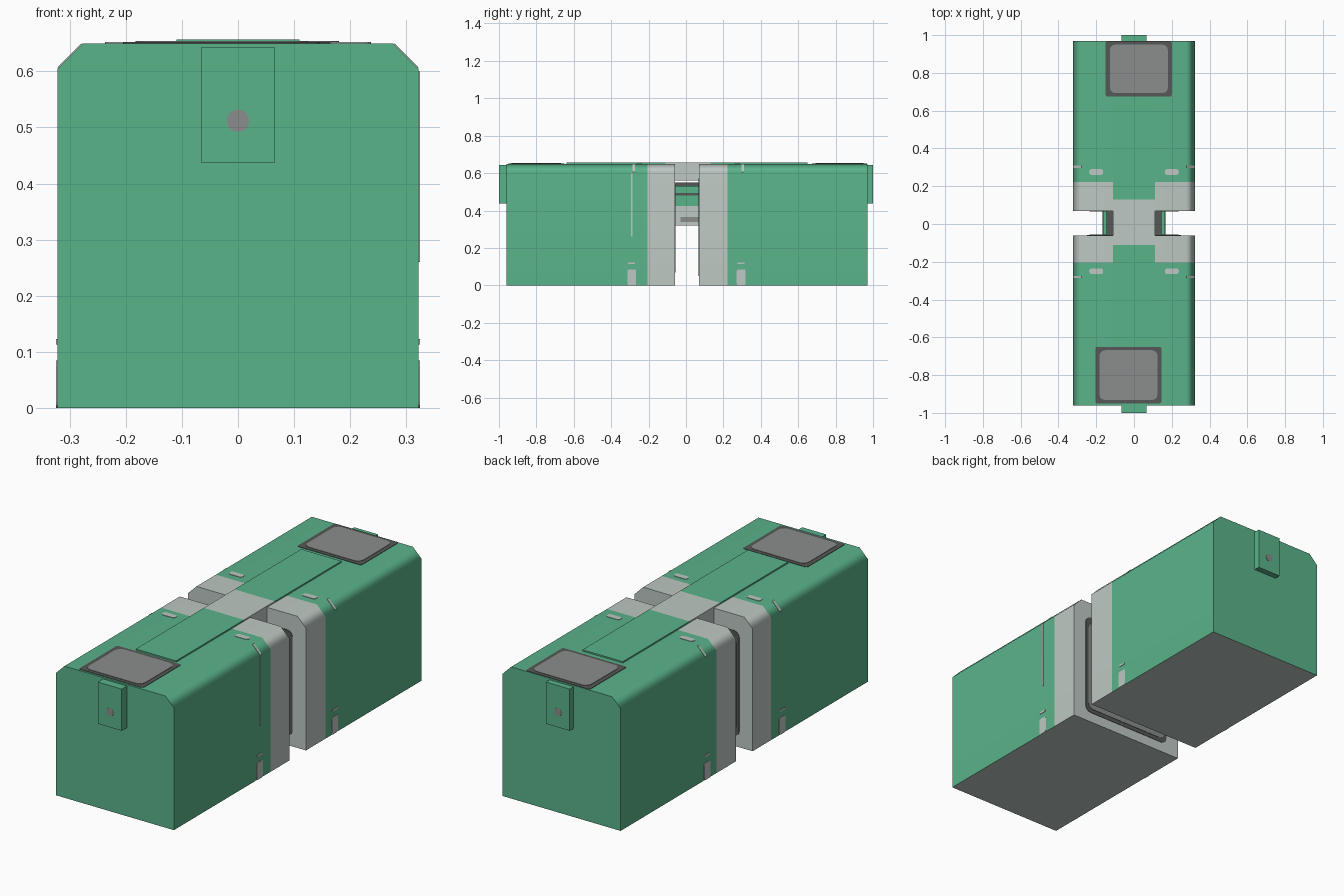
import bpy, bmesh, math
from mathutils import Vector, Matrix

old = bpy.data.objects.get("Cube")
if old:
    bpy.data.objects.remove(old, do_unlink=True)


def material(name, rgb):
    m = bpy.data.materials.new(name)
    m.use_nodes = True
    m.diffuse_color = (*rgb, 1)
    m.node_tree.nodes["Principled BSDF"].inputs["Base Color"].default_value = (*rgb, 1)
    return m


GREEN = material("green", (0.102, 0.451, 0.254))
LIGHT = material("light grey", (0.515, 0.578, 0.546))
GREY = material("mid grey", (0.254, 0.270, 0.258))
DARK = material("dark grey", (0.089, 0.098, 0.093))


def finish(name, bm, *mats):
    mesh = bpy.data.meshes.new(name)
    bmesh.ops.recalc_face_normals(bm, faces=bm.faces)
    bm.to_mesh(mesh)
    bm.free()
    for m in mats:
        mesh.materials.append(m)
    ob = bpy.data.objects.new(name, mesh)
    bpy.context.collection.objects.link(ob)
    return ob


def block(name, lo, hi, mat, corner=0, axis=2):
    """Box from two corners, optionally with rounded edges along one axis."""
    lo, hi = Vector(lo), Vector(hi)
    bm = bmesh.new()
    bmesh.ops.create_cube(bm, size=1)
    for v in bm.verts:
        v.co = (lo + hi) / 2 + v.co * (hi - lo)
    if corner:
        edges = [e for e in bm.edges
                 if abs((e.verts[0].co - e.verts[1].co).normalized()[axis]) > 0.9]
        bmesh.ops.bevel(bm, geom=edges, offset=corner, segments=3,
                        profile=0.5, affect='EDGES')
    return finish(name, bm, mat)


W, H, C = 0.322, 0.65, 0.046
SECTION = [(-W, 0), (W, 0), (W, H - C), (W - C, H), (C - W, H), (-W, H - C)]


def car_body(name, outer, band, inner):
    """Chamfered body with a light band beside the gap and a light underside."""
    bm = bmesh.new()
    rings = [[bm.verts.new((x, y, z)) for x, z in SECTION] for y in (outer, band, inner)]
    n = len(SECTION)
    for j in range(2):
        for i in range(n):
            k = (i + 1) % n
            f = bm.faces.new((rings[j][i], rings[j][k], rings[j + 1][k], rings[j + 1][i]))
            f.material_index = 1 if j == 1 or i == 0 else 0
    bm.faces.new(rings[0])
    bm.faces.new(rings[2]).material_index = 1
    ob = finish(name, bm, GREEN, LIGHT)
    bpy.ops.object.select_all(action='DESELECT')
    ob.select_set(True)
    bpy.context.view_layer.objects.active = ob
    bpy.ops.object.shade_smooth_by_angle(angle=math.radians(50))
    mod = ob.modifiers.new("weighted normals", 'WEIGHTED_NORMAL')
    mod.keep_sharp = True


# Two bodies
car_body("front_body", -0.96, -0.205, -0.06)
car_body("back_body", 0.97, 0.222, 0.07)

# End plates with a round stud
for name, s, y in (("front", -1, -0.96), ("back", 1, 0.97)):
    ya, yb = sorted((y - s * 0.01, s))
    block(name + "_latch", (-0.065, ya, 0.437), (0.065, yb, 0.643), GREEN)
    bm = bmesh.new()
    bmesh.ops.create_cone(bm, cap_ends=True, segments=16, radius1=0.02, radius2=0.02,
                          depth=0.004, matrix=Matrix.Translation((0, s * 0.999, 0.512))
                          @ Matrix.Rotation(math.pi / 2, 4, 'X'))
    finish(name + "_latch_stud", bm, GREY)

# Roof strip, light over the gap
block("front_roof_strip", (-0.11, -0.64, 0.645), (0.11, -0.11, 0.657), GREEN)
block("back_roof_strip", (-0.11, 0.13, 0.645), (0.11, 0.65, 0.657), GREEN)
block("middle_roof_strip", (-0.11, -0.11, 0.645), (0.11, 0.13, 0.657), LIGHT)
block("upper_bridge", (-0.11, -0.065, 0.56), (0.11, 0.075, 0.65), LIGHT)

# Roof panels with dark frames
for name, x0, x1, y0, y1 in (("front", -0.205, 0.145, -0.95, -0.65),
                             ("back", -0.15, 0.2, 0.675, 0.968)):
    block(name + "_roof_frame", (x0, y0, 0.645), (x1, y1, 0.652), DARK, 0.01)
    block(name + "_roof_panel", (x0 + 0.022, y0 + 0.018, 0.647),
          (x1 - 0.02, y1 - 0.018, 0.654), GREY, 0.03)

# Connector in the gap: light lower half, green upper half, dark lid and line
block("connector_lower", (-0.163, -0.065, 0.32), (0.163, 0.075, 0.425), LIGHT)
block("connector_upper", (-0.163, -0.065, 0.425), (0.163, 0.075, 0.53), GREEN)
block("connector_lid", (-0.145, -0.065, 0.53), (0.145, 0.075, 0.55), DARK)
for s in (-1, 1):
    block("connector_line", (s * 0.163 - 0.003, -0.06, 0.48),
          (s * 0.163 + 0.003, 0.07, 0.495), DARK)
    block("connector_patch", (s * 0.163 - 0.003, -0.03, 0.34),
          (s * 0.163 + 0.003, 0.07, 0.365), GREY)

# Framed panels on the faces either side of the gap
for name, y, s in (("front", -0.06, 1), ("back", 0.07, -1)):
    for part, x, z0, z1, out, mat in (("frame", 0.25, 0.05, 0.57, 0.002, DARK),
                                      ("panel", 0.235, 0.07, 0.54, 0.004, GREY)):
        ya, yb = sorted((y - s * 0.003, y + s * out))
        block(name + "_inner_" + part, (-x, ya, z0), (x, yb, z1), mat, 0.03, 1)

# Small light marks on sides and roof
for s in (-1, 1):
    for y, ytop, yline in ((-0.29, -0.25, -0.28), (0.295, 0.275, 0.303)):
        xa, xb = s * W - 0.002, s * W + 0.002
        block("side_mark", (xa, y - 0.024, 0), (xb, y + 0.024, 0.085), LIGHT, 0.01, 0)
        block("side_tick", (xa, y - 0.02, 0.113), (xb, y + 0.018, 0.123), LIGHT)
        block("roof_mark", (s * 0.2 - 0.037, ytop - 0.015, 0.647),
              (s * 0.2 + 0.037, ytop + 0.015, 0.652), LIGHT, 0.012)
        dash = block("edge_dash", (-0.03, -0.006, -0.002), (0.03, 0.006, 0.002), LIGHT)
        dash.location = (s * (W - C / 2), yline, H - C / 2)
        dash.rotation_euler = (0, s * math.pi / 4, 0)
block("side_line", (W - 0.002, -0.293, 0.26), (W + 0.002, -0.286, 0.6), LIGHT)
